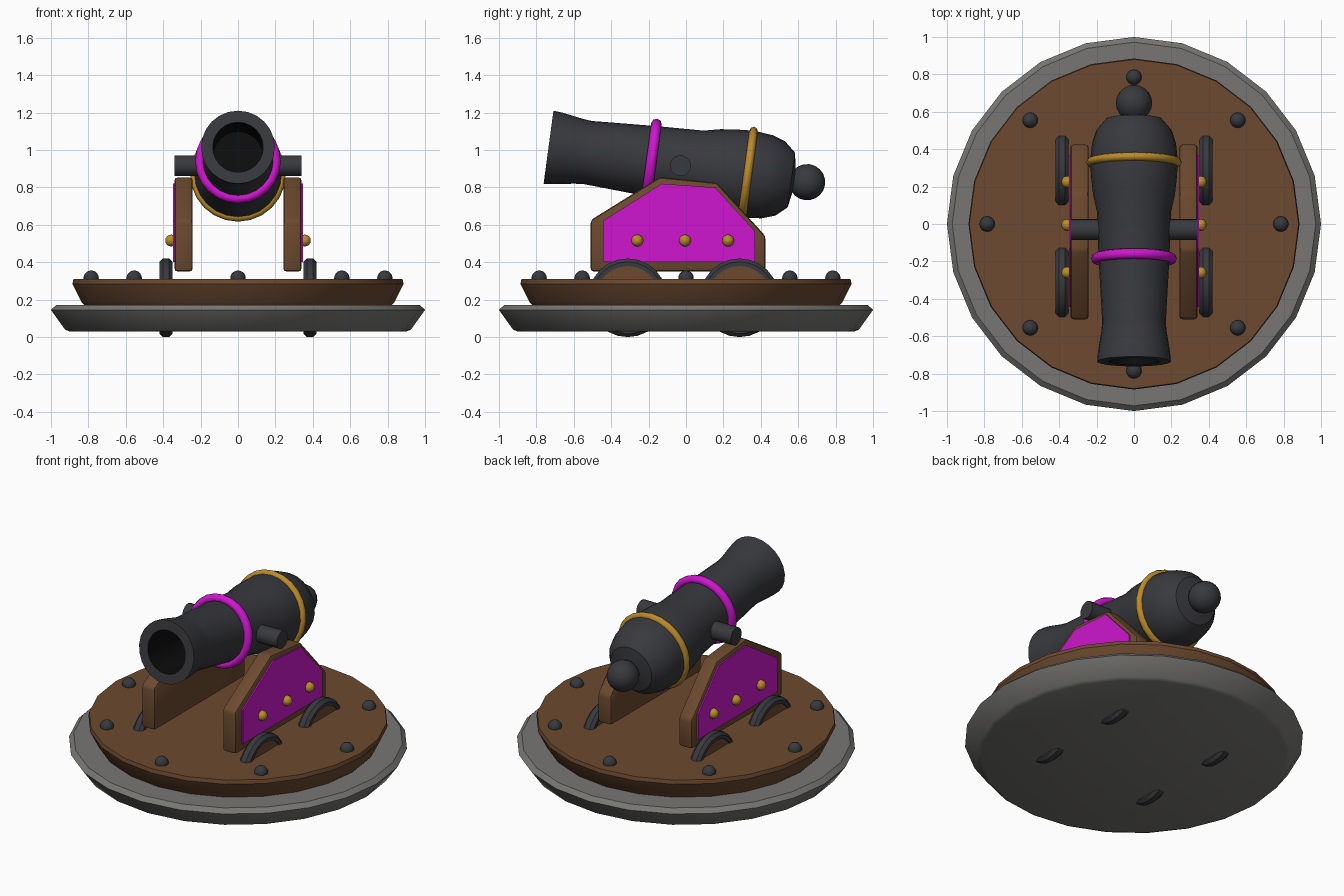
import bpy, bmesh, math
from mathutils import Matrix

if "Cube" in bpy.data.objects:
    bpy.data.objects.remove(bpy.data.objects["Cube"])

def material(name, rgb):
    m = bpy.data.materials.new(name)
    m.diffuse_color = (*rgb, 1)
    m.use_nodes = True
    m.node_tree.nodes["Principled BSDF"].inputs["Base Color"].default_value = m.diffuse_color
    return m

IRON = material("dark_iron", (0.040, 0.041, 0.048))
BLACK = material("bore_black", (0.004, 0.004, 0.004))
WOOD = material("brown_wood", (0.150, 0.068, 0.029))
STONE = material("grey_stone", (0.185, 0.183, 0.172))
MAGENTA = material("magenta_paint", (0.62, 0.008, 0.62))
GOLD = material("gold", (0.50, 0.26, 0.025))

TILT = math.radians(-97.7)
BARREL = Matrix.Translation((0, -0.735, 1.015)) @ Matrix.Rotation(TILT, 4, 'X')

def finish(name, bm, mat, matrix=None, angle=35):
    bmesh.ops.recalc_face_normals(bm, faces=bm.faces)
    me = bpy.data.meshes.new(name)
    bm.to_mesh(me)
    bm.free()
    if matrix:
        me.transform(matrix)
    me.materials.append(mat)
    ob = bpy.data.objects.new(name, me)
    bpy.context.collection.objects.link(ob)
    bpy.ops.object.select_all(action='DESELECT')
    ob.select_set(True)
    bpy.context.view_layer.objects.active = ob
    bpy.ops.object.shade_smooth_by_angle(angle=math.radians(angle))
    return ob

def lathe(name, profile, mat, matrix=None, segs=24, closed=False, angle=35):
    """Revolve (radius, height) points round z; closed joins the profile ends."""
    bm = bmesh.new()
    rings = []
    for r, z in profile:
        if r == 0:
            rings.append([bm.verts.new((0, 0, z))] * segs)
        else:
            rings.append([bm.verts.new((r * math.cos(2 * math.pi * i / segs),
                                        r * math.sin(2 * math.pi * i / segs), z))
                          for i in range(segs)])
    pairs = list(zip(rings, rings[1:]))
    if closed:
        pairs.append((rings[-1], rings[0]))
    for a, b in pairs:
        for i in range(segs):
            j = (i + 1) % segs
            bm.faces.new(list(dict.fromkeys((a[i], a[j], b[j], b[i]))))
    return finish(name, bm, mat, matrix, angle)

def ball(name, r, loc, mat, matrix=None, u=16, v=10):
    bm = bmesh.new()
    bmesh.ops.create_uvsphere(bm, u_segments=u, v_segments=v, radius=r,
                              matrix=Matrix.Translation(loc))
    return finish(name, bm, mat, matrix, 60)

def plate(name, outline, x0, x1, mat, bevel):
    """Extrude a (y, z) outline from x0 to x1 with softened edges."""
    bm = bmesh.new()
    f = bm.faces.new([bm.verts.new((x0, y, z)) for y, z in outline])
    ext = bmesh.ops.extrude_face_region(bm, geom=[f])
    for v in ext["geom"]:
        if isinstance(v, bmesh.types.BMVert):
            v.co.x = x1
    if bevel:
        bmesh.ops.bevel(bm, geom=bm.edges[:], offset=bevel, segments=2,
                        profile=0.5, affect='EDGES')
    return finish(name, bm, mat)

def band(name, t, r, half, depth, mat):
    """Rounded hoop around the barrel at distance t from the muzzle."""
    n = 8
    pts = [(r + depth * math.cos(2 * math.pi * k / n),
            t + half * math.sin(2 * math.pi * k / n)) for k in range(n)]
    lathe(name, pts, mat, BARREL, closed=True, angle=60)

# Round platform: stone plinth and wooden deck
lathe("stone_base", [(0, 0.03), (0.90, 0.03), (0.925, 0.04), (1.0, 0.145),
                     (0.972, 0.172), (0, 0.172)], STONE)
lathe("wood_deck", [(0, 0.165), (0.82, 0.17), (0.835, 0.185), (0.885, 0.285),
                    (0.88, 0.31), (0, 0.31)], WOOD)
for i in range(8):
    a = i * math.pi / 4
    ball("deck_rivet", 0.041, (0.785 * math.cos(a), 0.785 * math.sin(a), 0.315), IRON)

# Barrel, bore and breech knob
lathe("barrel", [(0.135, 0.0), (0.197, 0.0), (0.193, 0.05), (0.175, 0.16),
                 (0.17, 0.21), (0.189, 0.55), (0.199, 0.81), (0.219, 0.90),
                 (0.229, 0.99), (0.235, 1.08), (0.224, 1.18), (0.2, 1.25),
                 (0.148, 1.31), (0.06, 1.325), (0.055, 1.38)], IRON, BARREL)
lathe("bore", [(0.135, 0.0), (0.132, 0.35), (0, 0.35)], BLACK, BARREL)
ball("breech_knob", 0.097, (0, 0, 1.395), IRON, BARREL)
band("front_band", 0.555, 0.203, 0.028, 0.026, MAGENTA)
band("rear_band", 1.075, 0.232, 0.023, 0.024, GOLD)

# Trunnion bar through the barrel
lathe("trunnion", [(0, -0.34), (0.056, -0.34), (0.056, 0.34), (0, 0.34)], IRON,
      Matrix.Translation((0, -0.03, 0.916)) @ Matrix.Rotation(math.pi / 2, 4, 'Y'), 20)

# Carriage sides, painted panels, studs and wheels, mirrored left and right
cheek = [(-0.51, 0.35), (0.425, 0.35), (0.425, 0.54), (0.165, 0.825),
         (-0.14, 0.855), (-0.51, 0.625)]
panel = [(-0.445, 0.40), (0.37, 0.40), (0.37, 0.565), (0.155, 0.80),
         (-0.13, 0.82), (-0.445, 0.62)]
for s, side in ((-1, "left"), (1, "right")):
    plate(side + "_cheek", cheek, s * 0.242, s * 0.34, WOOD, 0.018)
    plate(side + "_panel", panel, s * 0.339, s * 0.3485, MAGENTA, 0)
    for y in (-0.26, -0.005, 0.225):
        ball(side + "_stud", 0.032, (s * 0.357, y, 0.516), GOLD, u=12, v=8)
    for y in (-0.312, 0.286):
        place = (Matrix.Translation((s * 0.385, y, 0.21)) @
                 Matrix.Rotation(math.pi / 2, 4, 'Y'))
        lathe(side + "_tyre", [(0.17, -0.036), (0.192, -0.036), (0.21, -0.017),
                               (0.21, 0.017), (0.192, 0.036), (0.17, 0.036)],
              IRON, place, closed=True)
        lathe(side + "_wheel", [(0, -0.028), (0.175, -0.028), (0.175, 0.028),
                                (0, 0.028)], WOOD, place)
